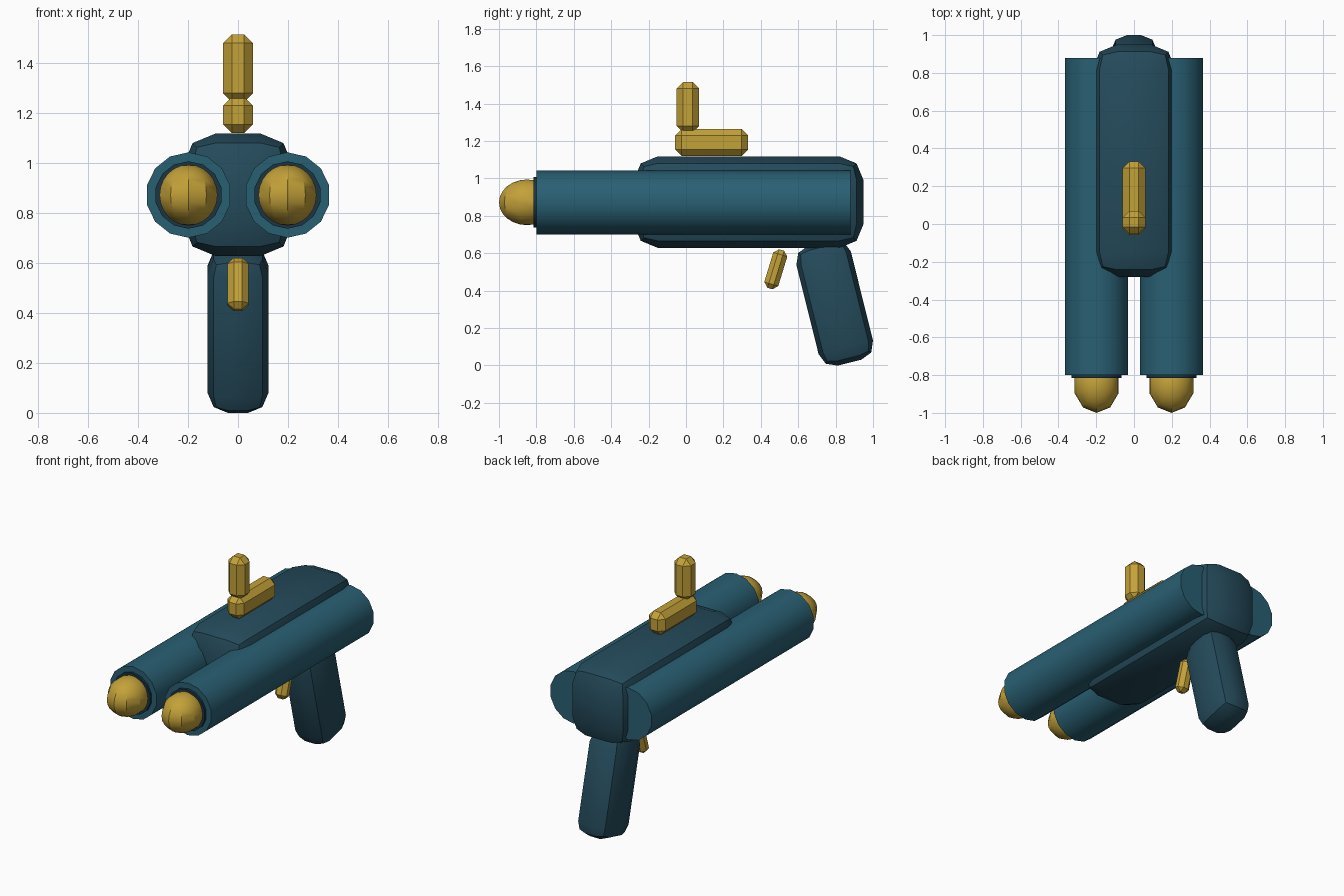
import bpy, bmesh, math
from mathutils import Matrix, Vector

if "Cube" in bpy.data.objects:
    bpy.data.objects.remove(bpy.data.objects["Cube"])


def material(name, rgb):
    m = bpy.data.materials.new(name)
    m.diffuse_color = (*rgb, 1)
    m.use_nodes = True
    m.node_tree.nodes["Principled BSDF"].inputs["Base Color"].default_value = m.diffuse_color
    return m


BODY = material("dark_teal", (0.018, 0.07, 0.105))
TUBE = material("teal", (0.022, 0.115, 0.17))
DARK = material("dark_rim", (0.01, 0.035, 0.055))
GOLD = material("gold", (0.55, 0.36, 0.04))


def finish(name, bm, mat):
    bmesh.ops.recalc_face_normals(bm, faces=bm.faces[:])
    mesh = bpy.data.meshes.new(name)
    bm.to_mesh(mesh)
    bm.free()
    mesh.materials.append(mat)
    ob = bpy.data.objects.new(name, mesh)
    bpy.context.collection.objects.link(ob)
    bpy.ops.object.select_all(action='DESELECT')
    ob.select_set(True)
    bpy.context.view_layer.objects.active = ob
    bpy.ops.object.shade_smooth_by_angle(angle=math.radians(30))
    return ob


def bevel_box(name, centre, size, bevel, segments, mat, tilt=0):
    bm = bmesh.new()
    bmesh.ops.create_cube(bm, size=1)
    bmesh.ops.scale(bm, vec=size, verts=bm.verts[:])
    bmesh.ops.bevel(bm, geom=bm.edges[:], offset=bevel, segments=segments,
                    profile=0.5, affect='EDGES')
    bm.transform(Matrix.Translation(centre) @ Matrix.Rotation(math.radians(tilt), 4, 'X'))
    ob = finish(name, bm, mat)
    return ob


def tube(name, x, z, y0, y1, radius, sides, mat):
    bm = bmesh.new()
    bmesh.ops.create_cone(bm, cap_ends=True, segments=sides, radius1=radius,
                          radius2=radius, depth=y1 - y0)
    bm.transform(Matrix.Translation((x, (y0 + y1) / 2, z)) @ Matrix.Rotation(math.pi / 2, 4, 'X'))
    return finish(name, bm, mat)


def nose(name, centre, radii, mat):
    bm = bmesh.new()
    bmesh.ops.create_uvsphere(bm, u_segments=10, v_segments=12, radius=1)
    bmesh.ops.scale(bm, vec=radii, verts=bm.verts[:])
    bmesh.ops.translate(bm, vec=centre, verts=bm.verts[:])
    return finish(name, bm, mat)


# Main housing and grip
bevel_box("housing", (0, 0.335, 0.873), (0.44, 1.23, 0.49), 0.13, 2, BODY)
bevel_box("grip", (0, 0.795, 0.335), (0.245, 0.30, 0.66), 0.085, 2, BODY, 14)

# Trigger and top sight
bevel_box("trigger", (0, 0.48, 0.514), (0.084, 0.078, 0.215), 0.025, 1, GOLD, -17)
bevel_box("sight_base", (0, 0.137, 1.192), (0.12, 0.39, 0.145), 0.035, 1, GOLD)
bevel_box("sight_post", (0, 0.01, 1.38), (0.12, 0.12, 0.27), 0.035, 1, GOLD)

# Twin barrels, each with a dark rim and a rounded tip
for side, x in (("left", -0.198), ("right", 0.198)):
    tube(side + "_barrel", x, 0.872, -0.80, 0.88, 0.171, 14, TUBE)
    tube(side + "_rim", x, 0.872, -0.815, -0.70, 0.135, 14, DARK)
    nose(side + "_tip", (x, -0.85, 0.872), (0.122, 0.15, 0.122), GOLD)
